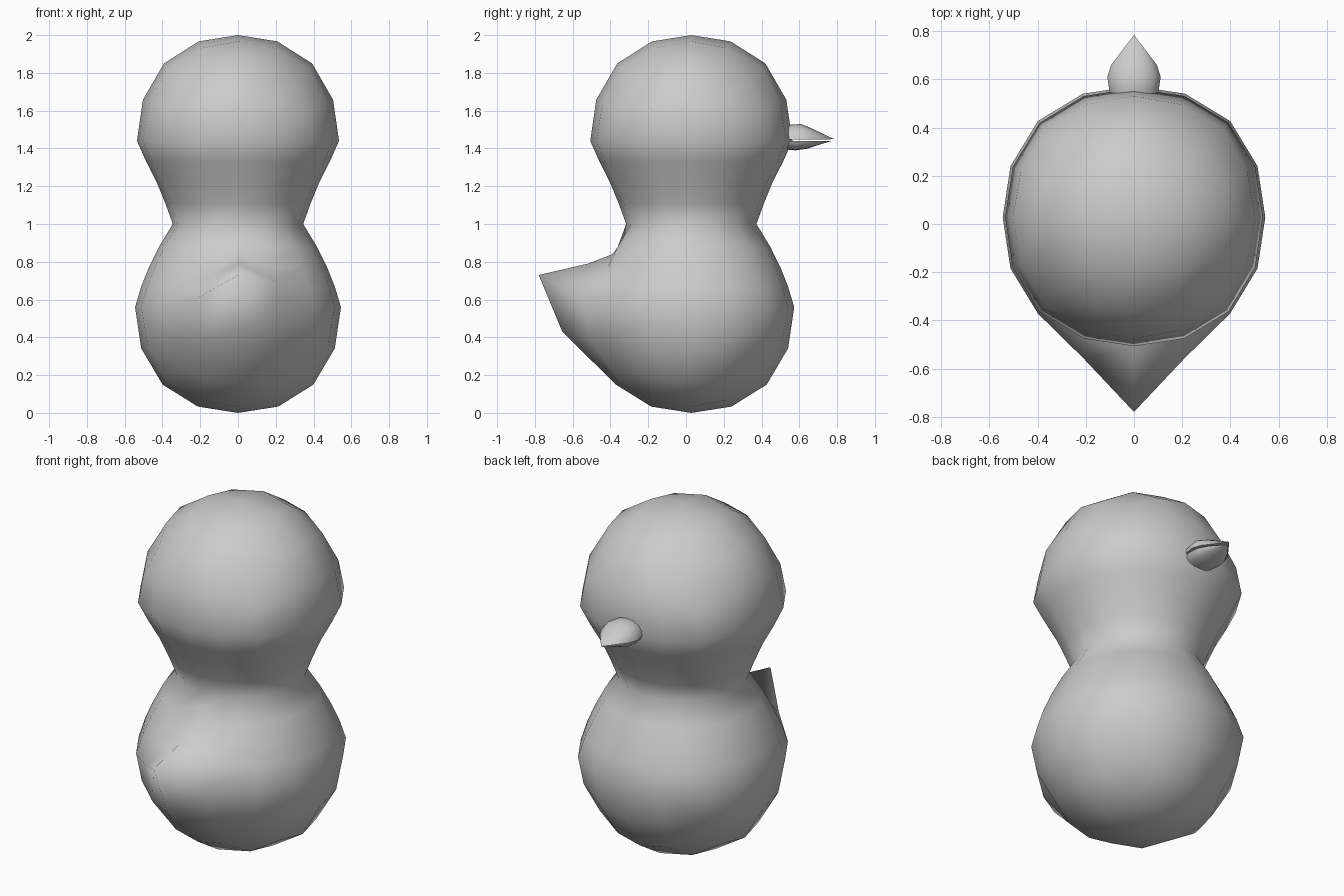
import bpy, bmesh, math
from mathutils import Vector

if "Cube" in bpy.data.objects:
    bpy.data.objects.remove(bpy.data.objects["Cube"])

CY = 0.028
N = 16


def finish(bm, name):
    bmesh.ops.recalc_face_normals(bm, faces=bm.faces)
    me = bpy.data.meshes.new(name)
    bm.to_mesh(me)
    bm.free()
    ob = bpy.data.objects.new(name, me)
    bpy.context.collection.objects.link(ob)
    return ob


def bulge(d):
    # slightly squarish radius, like a subdivided cube
    s4 = sum(c ** 4 for c in d)
    return 1 + 0.036 * (2 * (1 - s4) - 1.2 * 27 * (d.x * d.y * d.z) ** 2)


def half_ball(bm, radius, height, z, up):
    # half of a 4x4-per-side cube rounded to a ball; returns its equator ring
    verts = {}

    def vert(key):
        if key not in verts:
            d = Vector([math.tan(c * math.pi / 8) for c in key]).normalized()
            d *= bulge(d)
            verts[key] = bm.verts.new((d.x * radius, d.y * radius + CY, d.z * height + z))
        return verts[key]

    for axis in range(3):
        for side in (-2, 2):
            for u in range(-2, 2):
                for v in range(-2, 2):
                    keys = []
                    for du, dv in ((0, 0), (1, 0), (1, 1), (0, 1)):
                        key = [u + du, v + dv]
                        key.insert(axis, side)
                        keys.append(tuple(key))
                    if all(k[2] * up >= 0 for k in keys):
                        bm.faces.new([vert(k) for k in keys])
    ring = [k for k in verts if k[2] == 0]
    ring.sort(key=lambda k: math.atan2(k[1], k[0]) % math.tau)
    return [verts[k] for k in ring]


# body and head in one skin, joined by rings through the neck
bm = bmesh.new()
low = half_ball(bm, 0.545, 0.56, 0.56, -1)
high = half_ball(bm, 0.535, 0.56, 1.44, 1)
rings = [low]
for r, z in [(0.512, 0.67), (0.472, 0.77), (0.418, 0.88), (0.345, 1.0),
             (0.385, 1.11), (0.43, 1.22), (0.486, 1.33)]:
    ring = []
    for i in range(N):
        a = math.tau * i / N
        d = Vector((math.cos(a), math.sin(a), 0))
        k = 1 + (bulge(d) - 1) * min(1, (r - 0.345) / 0.19)
        ring.append(bm.verts.new((d.x * r * k, d.y * r * k + CY, z)))
    rings.append(ring)
rings.append(high)
for a, b in zip(rings, rings[1:]):
    for i in range(N):
        j = (i + 1) % N
        bm.faces.new((a[i], a[j], b[j], b[i]))

# tail pulled out of the back
back = 12
for ring, y, z in [(rings[0], -0.78, 0.73), (rings[1], -0.52, 0.79),
                   (rings[2], -0.39, 0.84), (rings[3], -0.33, 0.92)]:
    ring[back].co = (0, y, z)
for k in (-1, 1):
    rings[0][back + k].co.y = -0.555
    rings[0][back + k].co.z = 0.61
    rings[1][back + k].co.y -= 0.02
    rings[1][back + k].co.z += 0.03
for v in bm.verts:
    if abs(v.co.z - 0.34) < 0.06 and v.co.y < -0.35:
        if abs(v.co.x) < 0.01:
            v.co = (0, -0.655, 0.43)
        elif abs(v.co.x) < 0.3:
            v.co.y -= 0.06
            v.co.z += 0.03
body = finish(bm, "body_and_head")
for p in body.data.polygons:
    p.use_smooth = True


# beak halves: half-ellipse sections shrinking to a tip
def beak(name, seam, sections, tip, sign):
    bm = bmesh.new()
    rows = []
    for y, w, h in sections:
        rows.append([bm.verts.new((w * math.cos(math.pi * i / 8), y,
                                   seam + sign * h * math.sin(math.pi * i / 8)))
                     for i in range(9)])
    end = bm.verts.new(tip)
    for a, b in zip(rows, rows[1:]):
        for i in range(9):
            j = (i + 1) % 9
            bm.faces.new((a[i], a[j], b[j], b[i]))
    for i in range(9):
        bm.faces.new((rows[-1][i], rows[-1][(i + 1) % 9], end))
    bm.faces.new(rows[0])
    ob = finish(bm, name)
    bpy.ops.object.select_all(action='DESELECT')
    ob.select_set(True)
    bpy.context.view_layer.objects.active = ob
    bpy.ops.object.shade_smooth_by_angle(angle=math.radians(45))


beak("upper_beak", 1.447,
     [(0.52, 0.095, 0.07), (0.56, 0.103, 0.08), (0.61, 0.111, 0.082), (0.66, 0.095, 0.062)],
     (0, 0.785, 1.449), 1)
beak("lower_beak", 1.44,
     [(0.52, 0.09, 0.045), (0.58, 0.1, 0.05), (0.64, 0.095, 0.042), (0.70, 0.06, 0.022)],
     (0, 0.77, 1.439), -1)
